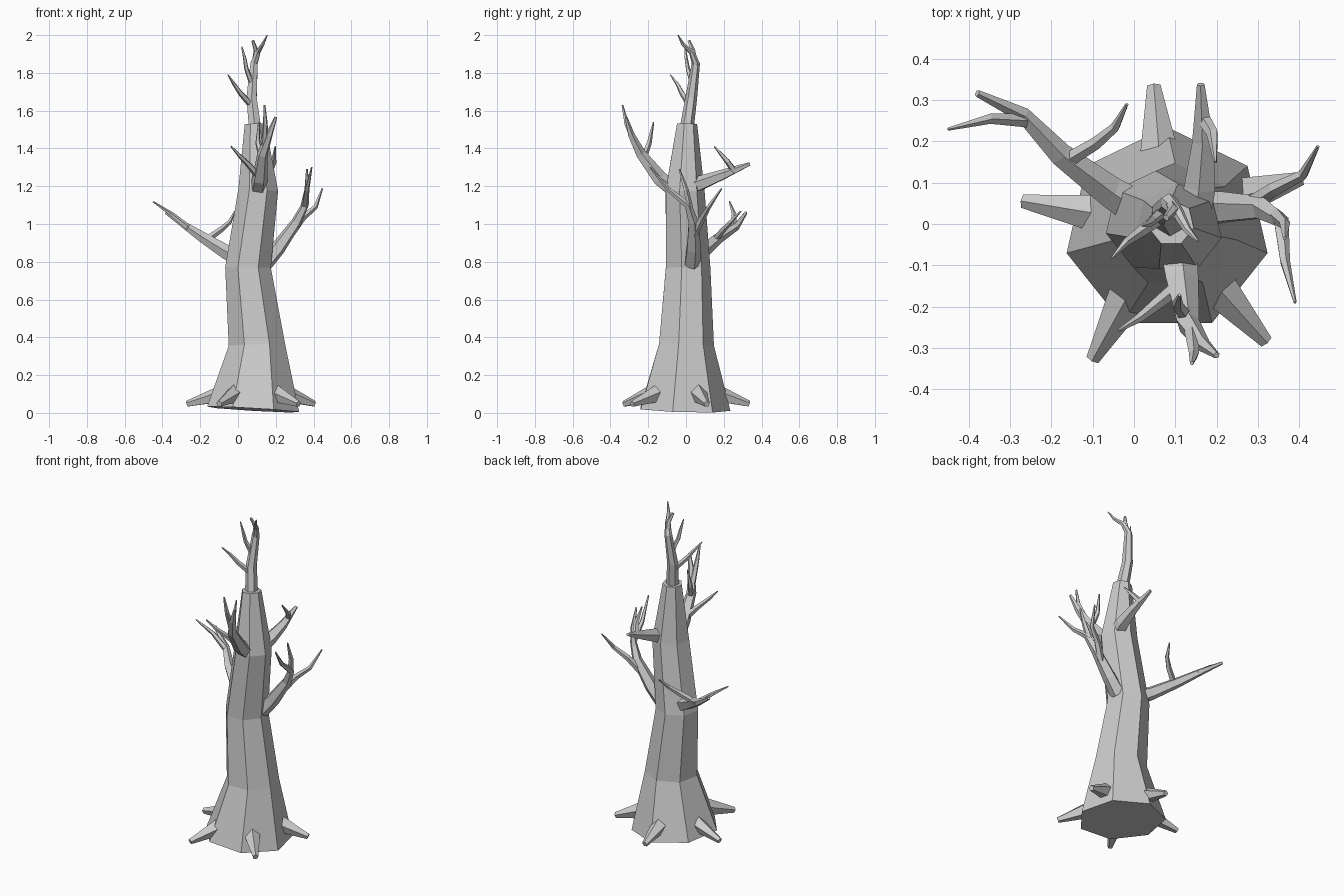
import bpy, bmesh, math
from mathutils import Vector


def tube(name, pts, sides=5):
    """Flat-shaded tapered tube through (x, y, z, radius) points."""
    bm = bmesh.new()
    p = [Vector(q[:3]) for q in pts]
    whole = (p[-1] - p[0]).normalized()
    ref = Vector((0, 1, 0)) if abs(whole.z) > 0.8 else Vector((0, 0, 1))
    rings = []
    for i, q in enumerate(pts):
        d = (p[min(i + 1, len(p) - 1)] - p[max(i - 1, 0)]).normalized()
        u = (ref - d * ref.dot(d)).normalized()
        v = d.cross(u)
        ref = u
        ring = []
        for k in range(sides):
            a = 2 * math.pi * k / sides
            ring.append(bm.verts.new(p[i] + q[3] * (math.cos(a) * u + math.sin(a) * v)))
        rings.append(ring)
    for a, b in zip(rings, rings[1:]):
        for k in range(sides):
            n = (k + 1) % sides
            bm.faces.new((a[k], a[n], b[n], b[k]))
    bm.faces.new(rings[0][::-1])
    bm.faces.new(rings[-1])
    me = bpy.data.meshes.new(name)
    bm.to_mesh(me)
    bm.free()
    ob = bpy.data.objects.new(name, me)
    bpy.context.collection.objects.link(ob)
    return ob


# Trunk, seven sided, with a flared base
tube("trunk", [(0.08, -0.015, 0.018, 0.25), (0.10, -0.005, 0.36, 0.153),
               (0.053, 0.005, 0.77, 0.124), (0.107, -0.01, 1.18, 0.108),
               (0.09, 0.003, 1.53, 0.056)], 7)

# Spire on top of the trunk and its twigs
tube("spire", [(0.093, 0.0, 1.48, 0.038), (0.072, 0.028, 1.67, 0.031),
               (0.085, 0.052, 1.85, 0.022), (0.105, 0.03, 1.91, 0.015),
               (0.13, -0.015, 1.95, 0.01), (0.155, -0.042, 2.0, 0.003)], 6)
tube("spire_twig_left", [(0.07, 0.02, 1.63, 0.018), (0.015, -0.02, 1.69, 0.014),
                         (-0.02, -0.045, 1.74, 0.01), (-0.053, -0.082, 1.79, 0.003)])
tube("spire_twig_mid", [(0.075, 0.035, 1.74, 0.016), (0.045, 0.01, 1.82, 0.012),
                        (0.035, 0.0, 1.88, 0.009), (0.02, -0.005, 1.94, 0.003)])
tube("spire_twig_top", [(0.088, 0.05, 1.84, 0.017), (0.095, 0.035, 1.92, 0.013),
                        (0.078, 0.015, 1.97, 0.008)])

# Left branch
tube("left_branch", [(0.02, 0.03, 0.81, 0.048), (-0.06, 0.08, 0.85, 0.04),
                     (-0.18, 0.17, 0.925, 0.03), (-0.27, 0.265, 0.985, 0.02),
                     (-0.38, 0.317, 1.06, 0.009)])
tube("left_branch_fork", [(-0.25, 0.25, 0.97, 0.018), (-0.35, 0.255, 1.05, 0.013),
                          (-0.45, 0.23, 1.118, 0.004)])
tube("left_branch_twig", [(-0.16, 0.155, 0.92, 0.019), (-0.09, 0.197, 0.97, 0.016),
                          (-0.045, 0.235, 1.01, 0.012), (-0.017, 0.29, 1.068, 0.004)])

# Right branch
tube("right_branch", [(0.14, 0.03, 0.79, 0.046), (0.21, 0.038, 0.87, 0.041),
                      (0.31, 0.038, 1.01, 0.029), (0.355, 0.01, 1.10, 0.02),
                      (0.365, -0.09, 1.18, 0.013), (0.39, -0.19, 1.30, 0.004)])
tube("right_branch_fork", [(0.345, 0.02, 1.08, 0.019), (0.365, -0.0, 1.18, 0.014),
                           (0.365, -0.035, 1.29, 0.005)])
tube("right_branch_twig", [(0.28, 0.045, 0.95, 0.022), (0.34, 0.085, 1.03, 0.018),
                           (0.41, 0.12, 1.09, 0.013), (0.446, 0.188, 1.188, 0.004)])

# Front branch
tube("front_branch", [(0.105, -0.06, 1.18, 0.048), (0.115, -0.14, 1.24, 0.042),
                      (0.13, -0.24, 1.37, 0.029), (0.165, -0.29, 1.47, 0.019),
                      (0.2, -0.318, 1.565, 0.008)])
tube("front_branch_fork", [(0.14, -0.265, 1.42, 0.019), (0.145, -0.315, 1.53, 0.013),
                           (0.14, -0.337, 1.63, 0.005)])
tube("front_branch_twig_left", [(0.11, -0.15, 1.25, 0.02), (0.06, -0.19, 1.31, 0.016),
                                (0.01, -0.23, 1.36, 0.011), (-0.037, -0.258, 1.412, 0.004)])
tube("front_branch_twig_back", [(0.125, -0.225, 1.35, 0.018), (0.105, -0.195, 1.43, 0.014),
                                (0.11, -0.172, 1.54, 0.004)])

# Back branch
tube("back_branch", [(0.14, 0.01, 1.19, 0.046), (0.16, 0.09, 1.22, 0.04),
                     (0.168, 0.2, 1.262, 0.028), (0.162, 0.338, 1.318, 0.01)])
tube("back_branch_twig", [(0.168, 0.255, 1.28, 0.018), (0.19, 0.22, 1.33, 0.015),
                          (0.197, 0.15, 1.41, 0.004)])

# Root spikes around the foot: inner end and tip of each
roots = [((-0.06, 0.02), (-0.27, 0.055)), ((-0.01, -0.165), (-0.1, -0.328)),
         ((0.19, -0.14), (0.32, -0.285)), ((0.24, 0.06), (0.405, 0.11)),
         ((0.063, 0.15), (0.048, 0.335))]
for i, (a, b) in enumerate(roots):
    tube(f"root_{i + 1}", [(*a, 0.105, 0.052), (*b, 0.047, 0.017)], 5)
